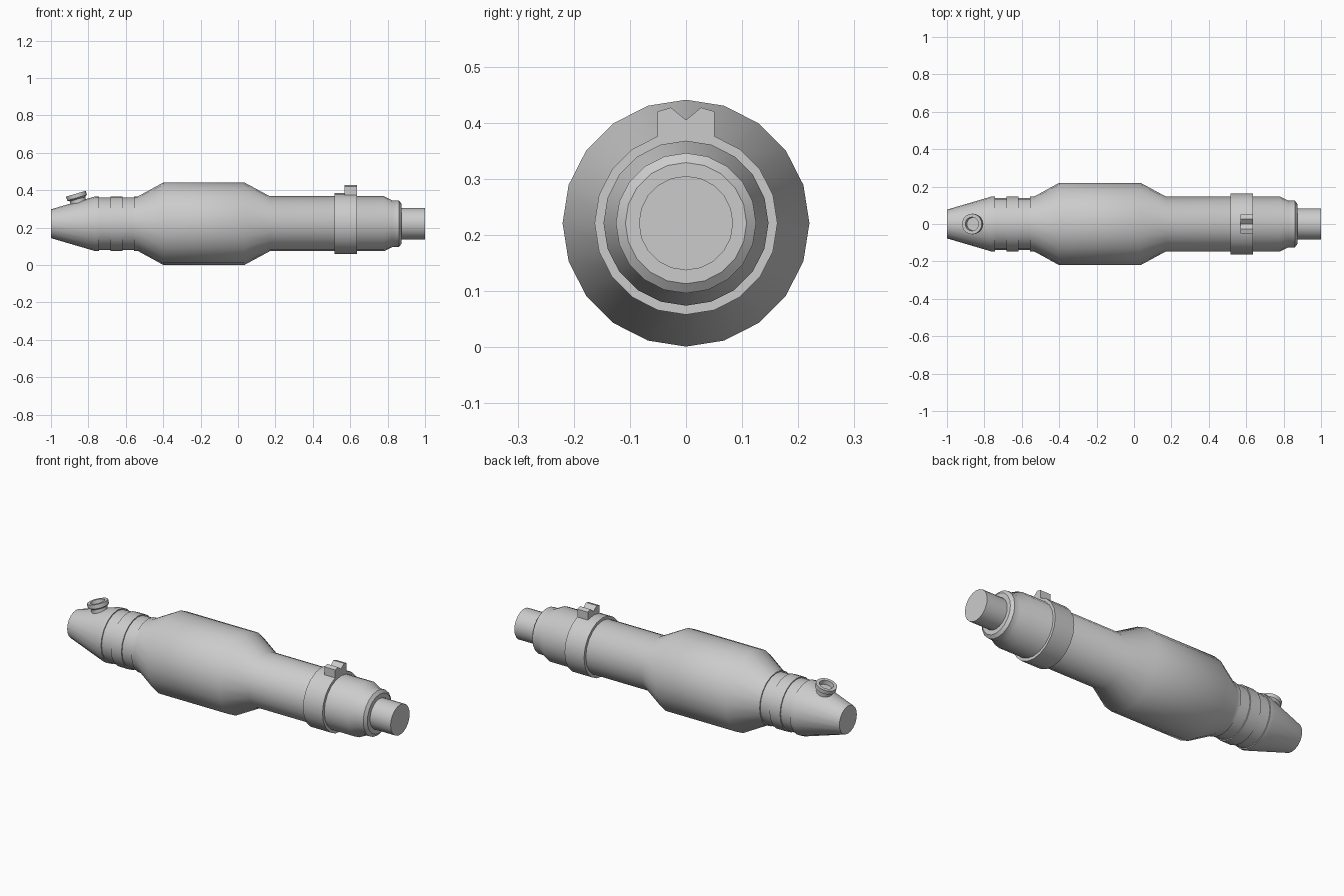
import bpy, bmesh, math
from mathutils import Matrix

if "Cube" in bpy.data.objects:
    bpy.data.objects.remove(bpy.data.objects["Cube"])

AXIS_Z = 0.221
SMOOTH = math.radians(35)


def finish(bm, name, matrix):
    bmesh.ops.recalc_face_normals(bm, faces=bm.faces)
    mesh = bpy.data.meshes.new(name)
    bm.to_mesh(mesh)
    bm.free()
    ob = bpy.data.objects.new(name, mesh)
    bpy.context.collection.objects.link(ob)
    ob.matrix_world = matrix
    bpy.ops.object.select_all(action='DESELECT')
    ob.select_set(True)
    bpy.context.view_layer.objects.active = ob
    bpy.ops.object.shade_smooth_by_angle(angle=SMOOTH)
    return ob


def lathe(name, profile, matrix, sides=20, closed=False):
    """Turn (height, radius) pairs around local z; open profiles get end caps."""
    bm = bmesh.new()
    rings = []
    for h, r in profile:
        rings.append([bm.verts.new((r * math.cos(2 * math.pi * i / sides),
                                    r * math.sin(2 * math.pi * i / sides), h))
                      for i in range(sides)])
    pairs = list(zip(rings, rings[1:]))
    if closed:
        pairs.append((rings[-1], rings[0]))
    for a, b in pairs:
        for i in range(sides):
            j = (i + 1) % sides
            bm.faces.new((a[i], a[j], b[j], b[i]))
    if not closed:
        bm.faces.new(rings[0])
        bm.faces.new(rings[-1])
    return finish(bm, name, matrix)


# local z runs along world x
along_x = Matrix.Translation((0, 0, AXIS_Z)) @ Matrix.Rotation(math.pi / 2, 4, 'Y')

# main turned body: nose cone, stepped rings, barrel, tube, end cap, stub
lathe("body", [
    (-1.0, 0.077), (-0.765, 0.146), (-0.743, 0.146),
    (-0.743, 0.140), (-0.682, 0.140),
    (-0.682, 0.146), (-0.617, 0.146),
    (-0.617, 0.140), (-0.556, 0.140),
    (-0.556, 0.146), (-0.535, 0.146),
    (-0.40, 0.22), (0.035, 0.22), (0.17, 0.147), (0.78, 0.147),
    (0.825, 0.125), (0.86, 0.125), (0.873, 0.108),
    (0.873, 0.084), (1.0, 0.084)], along_x)

# clamp band round the tube
lathe("clamp_band", [(0.515, 0.14), (0.515, 0.163), (0.635, 0.163), (0.635, 0.14)],
      along_x, closed=True)

# rear sight block with a V notch, extruded along x
bm = bmesh.new()
outline = [(-0.051, 0.365), (0.051, 0.365), (0.051, 0.420), (0.027, 0.427),
           (0, 0.405), (-0.027, 0.427), (-0.051, 0.420)]
face = bm.faces.new([bm.verts.new((0.57, y, z)) for y, z in outline])
ext = bmesh.ops.extrude_face_region(bm, geom=[face], use_keep_orig=True)
bmesh.ops.translate(bm, vec=(0.065, 0, 0),
                    verts=[g for g in ext["geom"] if isinstance(g, bmesh.types.BMVert)])
finish(bm, "notched_block", Matrix.Identity(4))

# hollow lipped port standing square to the nose cone
tilt = math.atan2(0.146 - 0.077, 0.235)
port = Matrix.Translation((-0.855, 0, AXIS_Z + 0.120)) @ Matrix.Rotation(-tilt, 4, 'Y')
lathe("nose_port", [(-0.02, 0.043), (0.012, 0.043), (0.02, 0.055), (0.042, 0.055),
                    (0.042, 0.037), (0.018, 0.035)], port)
